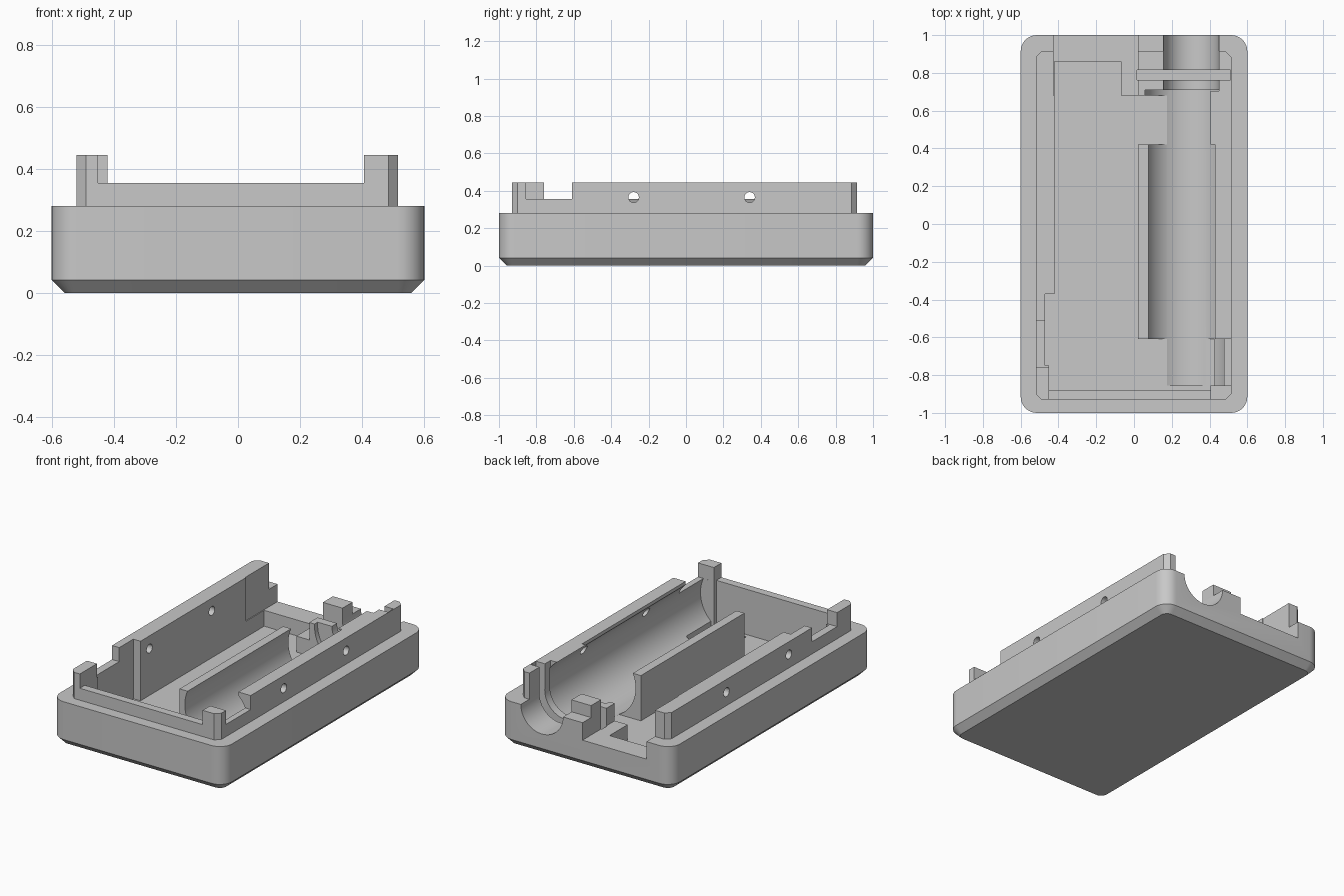
import bpy, bmesh, math
from mathutils import Matrix

cube = bpy.data.objects.get("Cube")
if cube:
    bpy.data.objects.remove(cube, do_unlink=True)

grey = bpy.data.materials.new("plain grey")
grey.use_nodes = True
grey.diffuse_color = (0.58, 0.58, 0.58, 1)
grey.node_tree.nodes["Principled BSDF"].inputs["Base Color"].default_value = (0.58, 0.58, 0.58, 1)


def to_object(name, bm):
    bmesh.ops.recalc_face_normals(bm, faces=bm.faces[:])
    mesh = bpy.data.meshes.new(name)
    bm.to_mesh(mesh)
    bm.free()
    mesh.materials.append(grey)
    obj = bpy.data.objects.new(name, mesh)
    bpy.context.collection.objects.link(obj)
    return obj


def box(name, x0, x1, y0, y1, z0, z1=0.7, corner=0, segments=1):
    """Box between limits, with optional rounded or chamfered upright edges."""
    bm = bmesh.new()
    bmesh.ops.create_cube(bm, size=1)
    for v in bm.verts:
        v.co = (x1 if v.co.x > 0 else x0, y1 if v.co.y > 0 else y0, z1 if v.co.z > 0 else z0)
    if corner:
        upright = [e for e in bm.edges if abs(e.verts[0].co.z - e.verts[1].co.z) > 1e-5]
        bmesh.ops.bevel(bm, geom=upright, offset=corner, segments=segments, profile=0.5,
                        affect='EDGES')
    return to_object(name, bm)


def rod(name, axis, centre, radius, length, sides):
    bm = bmesh.new()
    turn = Matrix.Rotation(math.pi / 2, 4, 'X' if axis == 'Y' else 'Y')
    bmesh.ops.create_cone(bm, cap_ends=True, segments=sides, radius1=radius, radius2=radius,
                          depth=length, matrix=Matrix.Translation(centre) @ turn)
    return to_object(name, bm)


def combine(target, tool, operation='DIFFERENCE'):
    """Apply a boolean and discard the tool."""
    mod = target.modifiers.new("shape", 'BOOLEAN')
    mod.operation, mod.object, mod.solver = operation, tool, 'EXACT'
    result = bpy.data.meshes.new_from_object(
        target.evaluated_get(bpy.context.evaluated_depsgraph_get()))
    target.modifiers.clear()
    target.data = result
    bpy.data.objects.remove(tool, do_unlink=True)


# Rounded tray body with a chamfered underside
case = box("case_half", -0.6, 0.6, -1, 1, 0, 0.28, corner=0.085, segments=8)
bm = bmesh.new()
bm.from_mesh(case.data)
rim = [e for e in bm.edges if all(v.co.z < 0.001 for v in e.verts)]
bmesh.ops.bevel(bm, geom=rim, offset=0.042, segments=1, affect='EDGES')
bm.to_mesh(case.data)
bm.free()

# Raised inner lip
combine(case, box("lip", -0.52, 0.515, -0.93, 0.915, 0.2, 0.445, corner=0.03), 'UNION')

# Open-topped pockets: x range, y range, floor height
FLOOR = 0.07
pockets = {
    "main_bay": (-0.42, 0.02, -0.88, 0.68, FLOOR),
    "side_relief": (-0.47, -0.4, -0.75, -0.37, FLOOR),
    "corner_relief": (-0.45, -0.4, -0.88, -0.74, FLOOR),
    "front_bay": (0, 0.425, -0.855, -0.61, FLOOR),
    "front_gap": (0, 0.405, -0.88, -0.85, FLOOR),
    "cradle_top": (0, 0.43, -0.61, 0.42, 0.355),
    "rear_bay": (0, 0.277, 0.42, 0.68, FLOOR),
    "rear_corner": (-0.42, -0.07, 0.6, 0.86, FLOOR),
    "rear_shelf": (-0.425, 0.02, 0.68, 1.1, 0.17),
    "rear_step": (0, 0.277, 0.67, 0.77, 0.28),
    "block_top": (0, 0.277, 0.8, 0.95, 0.355),
    "tube_mouth": (0.157, 0.449, 0.705, 1.1, 0.281),
    "washer_slot": (0.015, 0.51, 0.762, 0.815, 0.1),
    "front_lip_drop": (-0.45, 0.405, -1.1, -0.87, 0.355),
    "notch_a": (-0.6, -0.4, -0.76, -0.51, 0.357),
    "notch_b": (0.3, 0.6, -0.855, -0.61, 0.357),
}
for name, limits in pockets.items():
    combine(case, box(name, *limits))

# Round cradle along the side, and the tube passage through the back
combine(case, rod("cradle", 'Y', (0.277, -0.072, 0.265), 0.2205, 1.565, 64))
combine(case, rod("tube_passage", 'Y', (0.303, 0.9, 0.28), 0.147, 0.4, 48))

# Screw holes through both side walls only
for y in (-0.28, 0.34):
    for x in (-0.5, 0.5):
        combine(case, rod("screw_hole", 'X', (x, y, 0.365), 0.028, 0.3, 24))

bpy.context.view_layer.objects.active = case
case.select_set(True)
bpy.ops.object.shade_smooth_by_angle(angle=math.radians(25))
